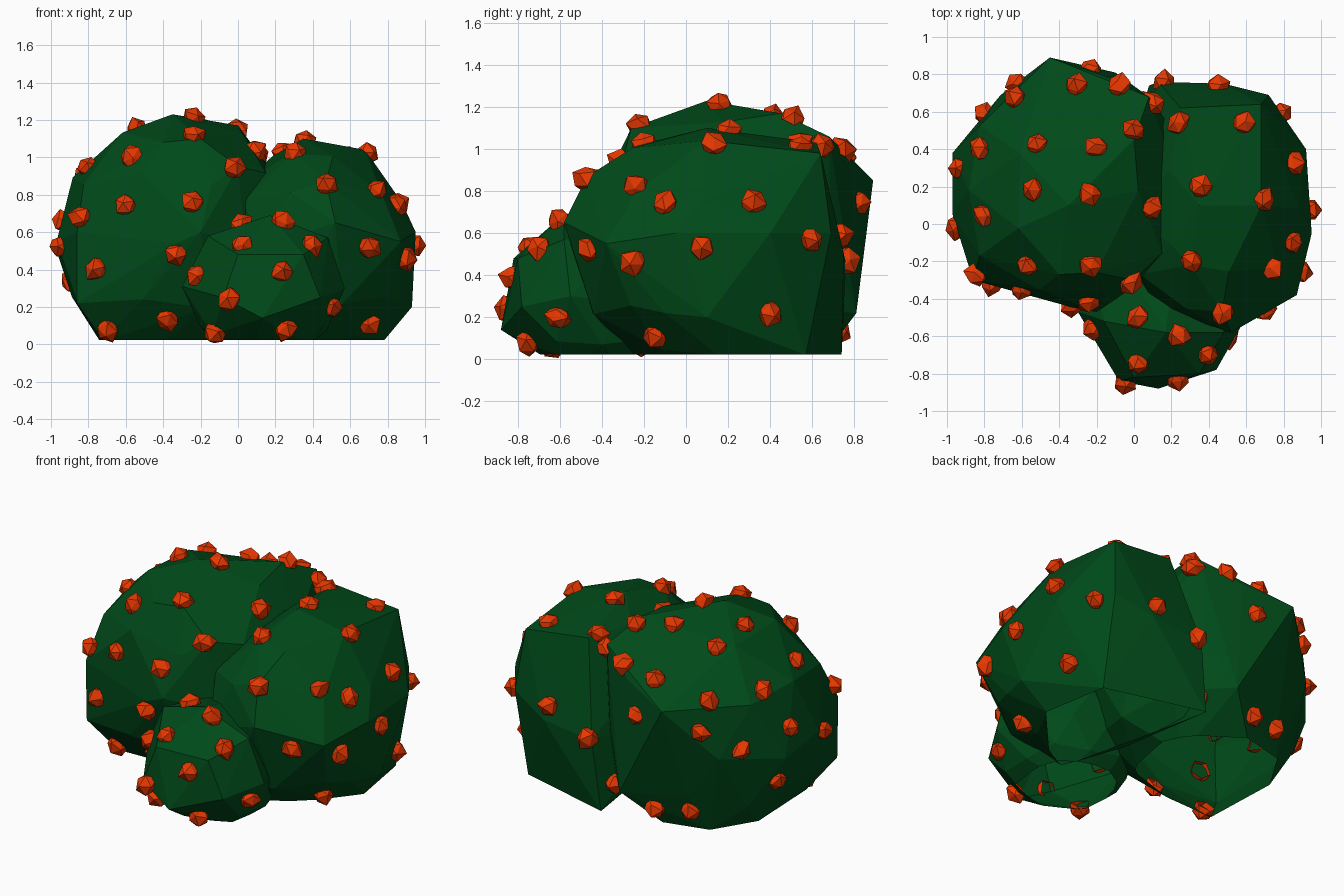
import bpy, bmesh, random
from mathutils import Vector
from mathutils.bvhtree import BVHTree

random.seed(4)
cube = bpy.data.objects.get("Cube")
if cube:
    bpy.data.objects.remove(cube)


def make_material(name, color):
    """Matte flat colour."""
    mat = bpy.data.materials.new(name)
    mat.use_nodes = True
    mat.diffuse_color = color
    mat.roughness = 1
    mat.specular_intensity = 0
    shader = mat.node_tree.nodes["Principled BSDF"]
    shader.inputs["Base Color"].default_value = color
    shader.inputs["Roughness"].default_value = 1
    shader.inputs["Specular IOR Level"].default_value = 0
    return mat


leaf_green = make_material("leaf green", (0, 0.068, 0.01, 1))
berry_orange = make_material("berry orange", (0.9, 0.044, 0, 1))


def make_object(name, bm, mat):
    mesh = bpy.data.meshes.new(name)
    bm.to_mesh(mesh)
    bm.free()
    mesh.materials.append(mat)
    obj = bpy.data.objects.new(name, mesh)
    bpy.context.collection.objects.link(obj)
    return obj


FLOOR = 0.02
shell_verts, shell_faces = [], []


def make_lobe(name, center, radii, corners):
    """Faceted boulder shape: convex skin over an uneven boxy ball and corners, open below."""
    ball = bmesh.new()
    bmesh.ops.create_icosphere(ball, subdivisions=2, radius=1)
    bm = bmesh.new()
    for v in ball.verts:
        boxy = sum(abs(c) ** 2.3 for c in v.co) ** (1 / 2.3)
        reach = random.uniform(0.93, 1.02) / boxy
        bm.verts.new([c + r * d * reach for c, r, d in zip(center, radii, v.co)])
    ball.free()
    for corner in corners:
        bm.verts.new(corner)
    bmesh.ops.convex_hull(bm, input=bm.verts[:])
    bmesh.ops.delete(bm, geom=[v for v in bm.verts if not v.link_faces], context='VERTS')
    bmesh.ops.recalc_face_normals(bm, faces=bm.faces[:])
    # Cut level with the ground, leaving the underside open
    bmesh.ops.bisect_plane(bm, geom=bm.verts[:] + bm.edges[:] + bm.faces[:],
                           plane_co=(0, 0, FLOOR + 0.002), plane_no=(0, 0, 1), clear_inner=True)
    # Remember the skin so that berries can be set on it
    bm.verts.index_update()
    start = len(shell_verts)
    shell_verts.extend(v.co.copy() for v in bm.verts)
    shell_faces.extend([start + v.index for v in f.verts] for f in bm.faces)
    return make_object(name, bm, leaf_green)


# Foliage lobes
make_lobe("right_foliage_lobe", (-.33, .18, .54), (.64, .62, .66),
          [(-.45, .89, .85), (-.35, .1, 1.23), (.08, .68, 1.06), (0, .45, 1.17),
           (-.4, -.27, 1.08), (-.2, -.26, 1.1), (0, -.3, .95), (-.97, .38, .5),
           (-.97, .05, .55), (-.86, -.3, .6), (-.86, -.29, .22), (-.1, .81, .22),
           (-.58, .59, FLOOR), (-.3, .66, FLOOR), (-.74, .33, FLOOR), (-.72, -.17, FLOOR),
           (-.2, -.47, .6), (-.72, .05, 1.03), (-.15, .79, .93)])
make_lobe("left_foliage_lobe", (.42, .08, .51), (.51, .63, .55),
          [(.68, .64, .98), (.68, .1, 1.04), (.35, .1, 1.1), (.25, .62, 1.03),
           (.92, .4, .6), (.95, -.05, .6), (.87, -.38, .55), (.52, -.58, .65),
           (.47, -.47, .87), (.3, -.22, 1.02), (.72, .69, .6), (.48, .75, .5),
           (.93, .1, .2), (.13, .76, .46), (.08, .74, FLOOR), (.71, .57, FLOOR),
           (.78, .15, FLOOR), (.48, -.18, FLOOR), (.45, -.45, .23), (.87, -.1, .22)])
make_lobe("front_foliage_lobe", (.15, -.4, .27), (.38, .38, .38),
          [(-.16, -.52, .58), (.17, -.58, .69), (.48, -.58, .57), (0, -.82, .48),
           (.35, -.8, .48), (-.3, -.47, .31), (-.08, -.84, .25), (.13, -.88, .14),
           (.44, -.78, .25), (.57, -.55, .3), (.01, -.64, FLOOR), (.38, -.6, FLOOR)])

skin = BVHTree.FromPolygons(shell_verts, shell_faces)
seats = []


def seat_berries(points, right, up):
    """Project positions on a flat panel onto the foliage, skipping crowded spots."""
    right, up = Vector(right), Vector(up)
    outward = right.cross(up).normalized()
    for a, b in points:
        origin = right * a + up * b + outward * 3
        spot, normal, _, _ = skin.ray_cast(origin, -outward)
        if spot and all((spot - other).length > 0.15 for other, _ in seats):
            seats.append((spot, normal))


# Berry positions on each side of the bush
above = [(-.62, .75), (-.31, .74), (-.08, .74), (.1, .65), (-.82, .4), (-.52, .43), (-.2, .41),
         (0, .5), (.24, .54), (.59, .54), (.85, .32), (-.8, .05), (-.54, .18), (-.24, .16),
         (.09, .09), (.36, .2), (.69, .13), (-.57, -.22), (-.23, -.22), (-.02, -.31),
         (.31, -.2), (.74, -.24), (.02, -.5), (.24, -.6), (.45, .73)]
front = [(-.7, .08), (-.38, .13), (-.12, .06), (-.05, .24), (.25, .08), (.5, .2), (.7, .11),
         (-.76, .4), (-.33, .48), (-.22, .37), (.02, .53), (.24, .39), (.39, .53), (.7, .52),
         (-.6, .75), (-.24, .76), (-.84, .68), (.47, .86), (-.9, .23)]
left = [(-.18, .1), (.4, .22), (-.25, .46), (.07, .53), (.59, .57), (-.1, .74),
        (-.48, .52), (-.76, .07), (-.84, .38)]
back_right = [(.06, -.23), (.46, -.1), (.53, -.38), (.24, -.51), (.45, -.67), (.74, -.38),
              (.75, -.59), (-.35, -.28), (-.61, -.37), (-.82, -.12), (-.18, -.1), (-.45, -.06),
              (.18, .15), (-.45, -.62), (-.24, -.79), (-.73, -.66), (.63, -.02), (.83, -.08),
              (-.04, -.82)]

seat_berries(above, (1, 0, 0), (0, 1, 0))
seat_berries(front, (1, 0, 0), (0, 0, 1))
seat_berries(left, (0, 1, 0), (0, 0, 1))
# The back panel leans over, level with the middle of the bush
tilt = Vector((.32, -.38, .87))
seat_berries([(a, b + .54) for a, b in back_right], (-.77, -.64, 0), tilt)

# Berries: small uneven twenty-sided nuggets, open where they sink into the foliage
berries = bmesh.new()
for spot, normal in seats:
    made = bmesh.ops.create_icosphere(berries, subdivisions=1, radius=0.067)["verts"]
    turn = Vector((0, 0, 1)).rotation_difference(normal).to_matrix()
    for v in made:
        v.co = spot + turn @ (v.co * random.uniform(0.8, 1.15))
        v.co.z = max(v.co.z, 0)
    deepest = min(made, key=lambda v: (v.co - spot).dot(normal))
    bmesh.ops.delete(berries, geom=[deepest], context='VERTS')
make_object("berries", berries, berry_orange)
